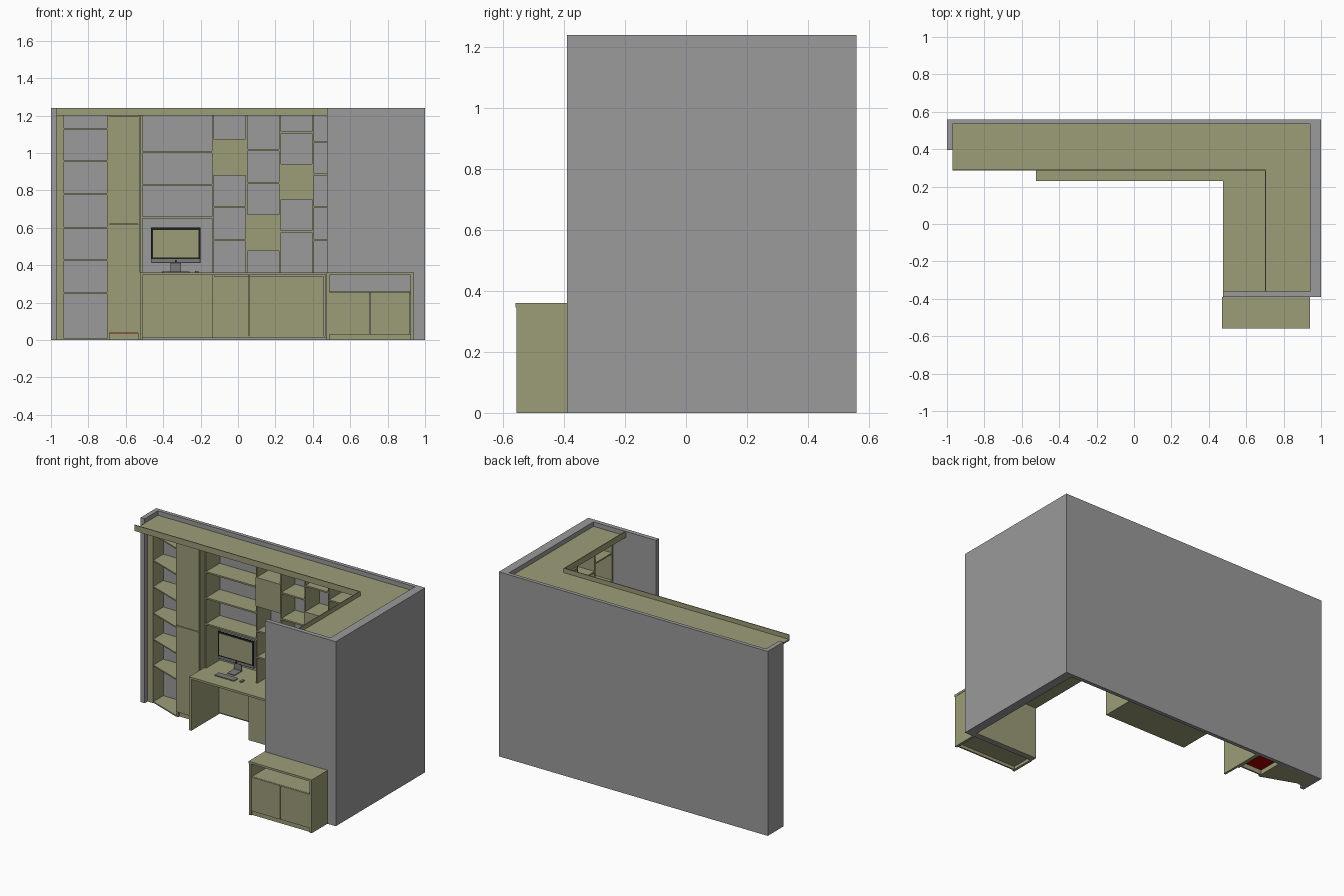
import bpy, bmesh, math


def mat(name, c):
    m = bpy.data.materials.new(name)
    m.diffuse_color = (*c, 1)
    return m


WOOD = mat("olive_wood", (0.335, 0.335, 0.19))
GREY = mat("wall_grey", (0.325, 0.325, 0.325))
METAL = mat("dark_metal", (0.2, 0.2, 0.2))
BLACK = mat("black_glass", (0.01, 0.015, 0.01))
RED = mat("red_panel", (0.4, 0.0, 0.0))


def prism(name, pts, z0, z1, m=WOOD):
    """Extrude a plan outline from z0 to z1."""
    bm = bmesh.new()
    f = bm.faces.new([bm.verts.new((x, y, z0)) for x, y in pts])
    r = bmesh.ops.extrude_face_region(bm, geom=[f])
    for v in r["geom"]:
        if isinstance(v, bmesh.types.BMVert):
            v.co.z = z1
    bmesh.ops.recalc_face_normals(bm, faces=bm.faces)
    me = bpy.data.meshes.new(name)
    bm.to_mesh(me)
    bm.free()
    ob = bpy.data.objects.new(name, me)
    bpy.context.collection.objects.link(ob)
    me.materials.append(m)
    return ob


def box(name, x0, x1, y0, y1, z0, z1, m=WOOD, bevel=0):
    ob = prism(name, [(x0, y0), (x1, y0), (x1, y1), (x0, y1)], z0, z1, m)
    if bevel:
        b = ob.modifiers.new("bevel", "BEVEL")
        b.width, b.segments = bevel, 3
    return ob


# room walls: back, right, short return at front, small stub at left
prism("walls", [(-1, .56), (-1, .395), (-.97, .395), (-.97, .535), (.94, .535), (.94, -.36),
                (.475, -.36), (.475, -.39), (1, -.39), (1, .56)], 0, 1.24, GREY)

# canopy panel and its upright fascia
L = [(-.97, .535), (-.97, .285), (.70, .285), (.70, -.36), (.94, -.36), (.94, .535)]
prism("canopy_panel", L, 1.2, 1.21)
prism("canopy_fascia", [(-.97, .285), (.70, .285), (.70, -.36), (.706, -.36),
                        (.706, .291), (-.97, .291)], 1.205, 1.24)

# slanted corner shelves on the left
box("left_post", -.97, -.93, .425, .535, 0, 1.2)
for i, z in enumerate([.004, .25, .425, .60, .778, .955, 1.13]):
    prism(f"slanted_shelf_{i}", [(-.93, .43), (-.70, .345), (-.70, .535), (-.93, .535)],
          z - .004, z + .004)

# tall cabinet
for n, x in (("left", -.70), ("right", -.535)):
    box(f"tall_cabinet_side_{n}", x, x + .012, .345, .535, 0, 1.2)
box("tall_cabinet_plinth", -.688, -.535, .36, .37, 0, .035)
box("tall_cabinet_base", -.688, -.535, .36, .535, .03, .04, RED)
box("tall_cabinet_back", -.688, -.535, .528, .535, .04, 1.2)
box("tall_door_lower", -.697, -.528, .338, .348, .037, .617)
box("tall_door_upper", -.697, -.528, .338, .348, .621, 1.197)

# L-shaped desk
prism("desk_top", [(-.525, .535), (-.525, .23), (.475, .23), (.475, -.36), (.94, -.36),
                   (.94, .535)], .346, .36)
box("desk_left_panel", -.525, -.51, .232, .535, 0, .346)
box("desk_back_panel", -.51, -.13, .525, .535, .01, .346)
box("desk_end_panel", .475, .94, -.36, -.35, 0, .346)

# desk pedestal with doors
box("pedestal_left_side", -.135, -.125, .305, .535, .01, .346)
box("pedestal_right_side", .465, .475, .305, .535, .01, .346)
box("pedestal_divider", .055, .065, .315, .535, .02, .346)
box("pedestal_base", -.125, .465, .305, .535, .01, .02)
box("pedestal_door_left", -.13, .058, .3, .31, .02, .338)
box("pedestal_door_right", .062, .46, .3, .31, .02, .338)

# wall shelving on the back wall: bays with staggered shelves
F, B = .39, .535
edges = [-.515, -.135, .045, .225, .40, .58, .765]
bays = [[.655, .83, 1.005], [.535, .71, .885, 1.07], [.48, .665, .84, 1.015],
        [.58, .755, .935, 1.11], [.535, .71, .885, 1.06], [.48, .665, .84, 1.015]]
T = .005
for i, x in enumerate(edges):
    box(f"shelf_divider_{i}", x - T, x + T, F, B, .36, 1.2)
for i, zs in enumerate(bays):
    for j, z in enumerate(zs):
        box(f"shelf_{i}_{j}", edges[i] + T, edges[i + 1] - T, F, B, z - T, z + T)
# closed box fronts
for i, z0, z1 in ((1, .885, 1.07), (2, .48, .665), (3, .755, .935)):
    box(f"box_door_{i}", edges[i] - .003, edges[i + 1] + .003, F - .008, F, z0 - T, z1 + T)

# matching shelving along the right wall
ys = [-.355, -.17, .015, .20, .39]
for i, y in enumerate(ys):
    box(f"side_divider_{i}", .795, .94, y - T, y + T, .36, 1.2)
for i in range(4):
    for j, z in enumerate(bays[1 + i]):
        box(f"side_shelf_{i}_{j}", .795, .94, ys[i] + T, ys[i + 1] - T, z - T, z + T)

# low cabinet outside the front return wall
Y0, Y1 = -.56, -.39
box("low_cabinet_top", .47, .94, Y0, Y1, .346, .36)
box("low_cabinet_left", .472, .488, Y0 + .003, Y1, 0, .346)
box("low_cabinet_right", .922, .938, Y0 + .003, Y1, 0, .346)
box("low_cabinet_shelf", .488, .922, Y0 + .012, Y1, .248, .258)
box("low_cabinet_base", .488, .922, Y0 + .012, Y1, .02, .03)
box("low_cabinet_plinth", .488, .922, Y0 + .012, Y0 + .022, 0, .02)
box("low_door_left", .49, .7035, Y0 + .003, Y0 + .012, .03, .257)
box("low_door_right", .7045, .92, Y0 + .003, Y0 + .012, .03, .257)

# computer: screen, stand, keyboard, mouse
parts = [
    box("monitor_body", -.465, -.20, .455, .473, .412, .60, METAL, .004),
    box("monitor_bezel", -.465, -.20, .450, .456, .433, .60, BLACK),
    box("monitor_screen", -.455, -.21, .448, .451, .442, .588)]
bpy.ops.mesh.primitive_cylinder_add(vertices=16, radius=.006, depth=.004,
                                    location=(-.332, .454, .422), rotation=(math.pi / 2, 0, 0))
bpy.context.object.name = "monitor_button"
bpy.context.object.data.materials.append(BLACK)
box("monitor_neck", -.36, -.305, .473, .48, .362, .50, METAL)
box("monitor_foot", -.36, -.305, .40, .48, .36, .365, METAL)
box("keyboard", -.405, -.26, .33, .375, .36, .367, METAL, .002)
box("mouse", -.229, -.211, .34, .372, .36, .369, METAL, .003)
